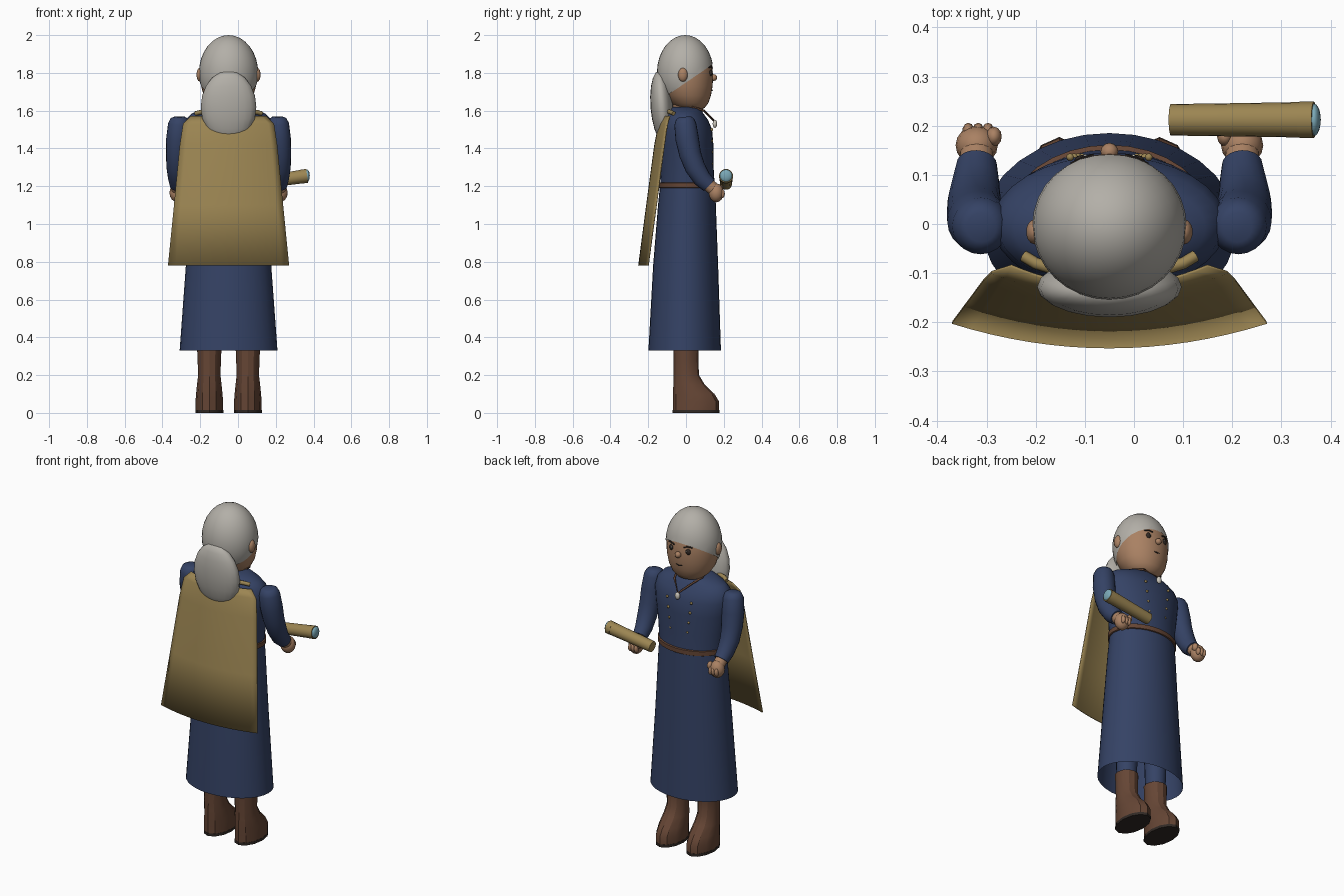
import bpy, bmesh, math
from mathutils import Vector

if "Cube" in bpy.data.objects:
    bpy.data.objects.remove(bpy.data.objects["Cube"])

CX = -0.05  # body centre line

def mat(name, rgb):
    m = bpy.data.materials.new(name)
    m.diffuse_color = (*rgb, 1)
    m.use_nodes = True
    m.node_tree.nodes["Principled BSDF"].inputs["Base Color"].default_value = m.diffuse_color
    return m

NAVY = mat("navy_cloth", (.035, .055, .13))
GOLD = mat("ochre", (.33, .235, .085))
HAIR = mat("grey_hair", (.45, .43, .39))
SKIN = mat("skin", (.40, .22, .125))
BROWN = mat("leather", (.13, .06, .035))
DARK = mat("dark", (.03, .022, .018))
LENS = mat("lens_glass", (.2, .4, .48))
BONE = mat("pendant_white", (.6, .57, .5))

def finish(name, bm, m, angle=40):
    me = bpy.data.meshes.new(name)
    bmesh.ops.recalc_face_normals(bm, faces=bm.faces)
    bm.to_mesh(me)
    bm.free()
    ob = bpy.data.objects.new(name, me)
    bpy.context.collection.objects.link(ob)
    me.materials.append(m)
    for o in bpy.context.selected_objects:
        o.select_set(False)
    bpy.context.view_layer.objects.active = ob
    ob.select_set(True)
    bpy.ops.object.shade_smooth_by_angle(angle=math.radians(angle))
    return ob

def loft(name, rings, m, x=CX, n=32, caps=(True, True), angle=40):
    """rings: (z, centre y, radius x, radius y)"""
    bm = bmesh.new()
    loops = [[bm.verts.new((x + rx * math.cos(2 * math.pi * i / n),
                            cy + ry * math.sin(2 * math.pi * i / n), z))
              for i in range(n)] for z, cy, rx, ry in rings]
    for a, b in zip(loops, loops[1:]):
        for i in range(n):
            j = (i + 1) % n
            bm.faces.new((a[i], a[j], b[j], b[i]))
    if caps[0]:
        bm.faces.new(loops[0])
    if caps[1]:
        bm.faces.new(loops[-1])
    return finish(name, bm, m, angle)

def ball(name, c, r, m, seg=20, tilt=0, cut=None):
    bm = bmesh.new()
    bmesh.ops.create_uvsphere(bm, u_segments=seg, v_segments=max(6, seg // 2), radius=1)
    for v in bm.verts:
        v.co = Vector((v.co.x * r[0], v.co.y * r[1], v.co.z * r[2]))
        y, z = v.co.y, v.co.z
        v.co.y = y * math.cos(tilt) - z * math.sin(tilt)
        v.co.z = y * math.sin(tilt) + z * math.cos(tilt)
        v.co += Vector(c)
    if cut:
        bmesh.ops.bisect_plane(bm, geom=bm.verts[:] + bm.edges[:] + bm.faces[:],
                               plane_co=cut[0], plane_no=cut[1], clear_inner=True)
    return finish(name, bm, m, 60)

def tube(name, pts, radii, m, n=16):
    bm = bmesh.new()
    pts = [Vector(p) for p in pts]
    loops = []
    for k, p in enumerate(pts):
        t = (pts[min(k + 1, len(pts) - 1)] - pts[max(k - 1, 0)]).normalized()
        ref = Vector((0, 0, 1)) if abs(t.x) > .8 else Vector((1, 0, 0))
        u = t.cross(ref).normalized()
        w = t.cross(u)
        loops.append([bm.verts.new(p + radii[k] * (u * math.cos(2 * math.pi * i / n)
                                                   + w * math.sin(2 * math.pi * i / n)))
                      for i in range(n)])
    for a, b in zip(loops, loops[1:]):
        for i in range(n):
            j = (i + 1) % n
            bm.faces.new((a[i], a[j], b[j], b[i]))
    bm.faces.new(loops[0])
    bm.faces.new(loops[-1])
    return finish(name, bm, m, 50)

# Robe: open skirt, torso, belt
loft("skirt", [(.33, -.007, .259, .192), (.78, -.002, .226, .172), (1.1, .005, .206, .153),
               (1.2, .008, .198, .146)], NAVY, caps=(False, True))
loft("torso", [(1.19, .008, .198, .145), (1.3, .006, .208, .14), (1.42, .004, .226, .141),
               (1.5, .0, .238, .138), (1.55, -.005, .228, .122), (1.585, -.008, .195, .1),
               (1.61, -.008, .13, .085), (1.62, -.008, .08, .07)], NAVY, angle=60)
loft("belt", [(1.19, .008, .204, .15), (1.192, .008, .207, .153), (1.218, .008, .207, .153),
              (1.22, .008, .204, .15)], BROWN)
loft("neck", [(1.56, -.005, .07, .07), (1.68, -.002, .065, .065)], SKIN, n=16)

# Head, hair and face
loft("head", [(1.603, .03, .05, .045), (1.615, .027, .08, .072), (1.64, .02, .108, .098),
              (1.68, .01, .132, .122), (1.73, .003, .145, .138), (1.78, 0, .15, .143),
              (1.84, 0, .147, .139), (1.9, 0, .125, .12), (1.96, 0, .07, .07)], SKIN, angle=70)
ball("hair_cap", (CX, -.004, 1.8), (.157, .15, .2), HAIR, 32,
     cut=((CX, .138, 1.843), (0, -.145, .213)))
ball("ponytail", (CX, -.128, 1.62), (.147, .06, .192), HAIR, 20, tilt=.08)
ball("nose", (CX, .147, 1.775), (.018, .018, .018), SKIN, 12)
tube("mouth", [(CX - .022, .133, 1.712), (CX, .139, 1.708), (CX + .022, .133, 1.712)],
     [.003] * 3, DARK, 6)

# Necklace
tube("necklace_cord", [(CX - .085, .03, 1.62), (CX - .06, .095, 1.6), (CX, .15, 1.545),
                       (CX + .06, .095, 1.6), (CX + .085, .03, 1.62)], [.006] * 5, BROWN, 8)
ball("pendant", (CX, .153, 1.53), (.016, .012, .022), BONE, 12)

# Paired parts
for s, side in ((-1, "left"), (1, "right")):
    X = lambda d: CX + s * d
    ball(side + "_ear", (X(.152), -.016, 1.79), (.018, .026, .037), SKIN, 14)
    ball(side + "_eye", (X(.055), .13, 1.8), (.016, .01, .017), DARK, 12)
    ball(side + "_eye_glint", (X(.049), .139, 1.805), (.004, .003, .004), BONE, 6)
    tube(side + "_brow", [(X(.032), .139, 1.826), (X(.055), .133, 1.832), (X(.078), .121, 1.828)],
         [.004] * 3, DARK, 6)
    # double row of buttons
    for k in range(5):
        z, d = 1.5 - .06 * k, .08 - .008 * k
        ball(f"{side}_button_{k}", (X(d), .136, z), (.008, .008, .008), GOLD, 8)
    # sleeve, wrist and hand
    tube(side + "_sleeve", [(X(.26), -.007, 1.567), (X(.26), -.006, 1.558), (X(.262), -.004, 1.53),
                            (X(.268), .006, 1.45), (X(.273), .022, 1.37), (X(.275), .048, 1.3),
                            (X(.272), .085, 1.24), (X(.27), .122, 1.205)],
         [.03, .046, .058, .062, .058, .054, .048, .041], NAVY, 20)
    tube(side + "_wrist", [(X(.27), .11, 1.215), (X(.27), .145, 1.185)], [.035, .034], SKIN, 14)
    ball(side + "_hand", (X(.27), .16, 1.165), (.043, .04, .05), SKIN, 16)
    ball(side + "_thumb", (X(.235), .178, 1.185), (.016, .02, .024), SKIN, 12)
    for k in range(3):
        ball(f"{side}_finger_{k}", (X(.247 + .02 * k), .19, 1.16), (.012, .016, .024), SKIN, 10)
    # trouser leg and boot
    loft(side + "_leg", [(.3, 0, .055, .055), (.9, 0, .075, .075)], NAVY, x=X(.102), n=16)
    loft(side + "_boot", [(.015, .053, .073, .122), (.06, .053, .073, .122), (.1, .041, .07, .11),
                          (.15, .016, .065, .083), (.2, .002, .059, .067), (.28, 0, .062, .065),
                          (.33, 0, .064, .066)], BROWN, x=X(.102), n=12, angle=30)
    loft(side + "_sole", [(0, .053, .074, .124), (.016, .053, .074, .124)], DARK, x=X(.102), n=12)
    # cape strap over the shoulder
    tube(side + "_cape_strap", [(X(.175), -.065, 1.585), (X(.15), -.08, 1.592), (X(.1), -.095, 1.595),
                                (X(.0), -.105, 1.595)], [.012] * 4, GOLD, 8)

# Cape: curved sheet, rows of (z, half width, edge y, centre y)
bm = bmesh.new()
N = 16
rows = []
for z, h, ye, yc in [(1.57, .2, -.085, -.128), (1.53, .24, -.098, -.143), (1.42, .257, -.115, -.165),
                     (1.1, .288, -.157, -.208), (.78, .32, -.2, -.25)]:
    rows.append([bm.verts.new((CX + h * t, yc + (ye - yc) * t * t, z))
                 for t in [-1 + 2 * i / N for i in range(N + 1)]])
for a, b in zip(rows, rows[1:]):
    for i in range(N):
        bm.faces.new((a[i], a[i + 1], b[i + 1], b[i]))
cape = finish("cape", bm, GOLD)
sol = cape.modifiers.new("thickness", "SOLIDIFY")
sol.thickness = .006
sol.offset = 0

# Spyglass held in the right hand
A, B = Vector((.075, .212, 1.213)), Vector((.366, .212, 1.255))
at = lambda t: A.lerp(B, t)
tube("spyglass", [at(0), at(.5), at(.9), at(.9), at(1)], [.032, .034, .036, .037, .037], GOLD, 20)
ball("spyglass_lens", at(1), (.014, .033, .033), LENS, 20)
